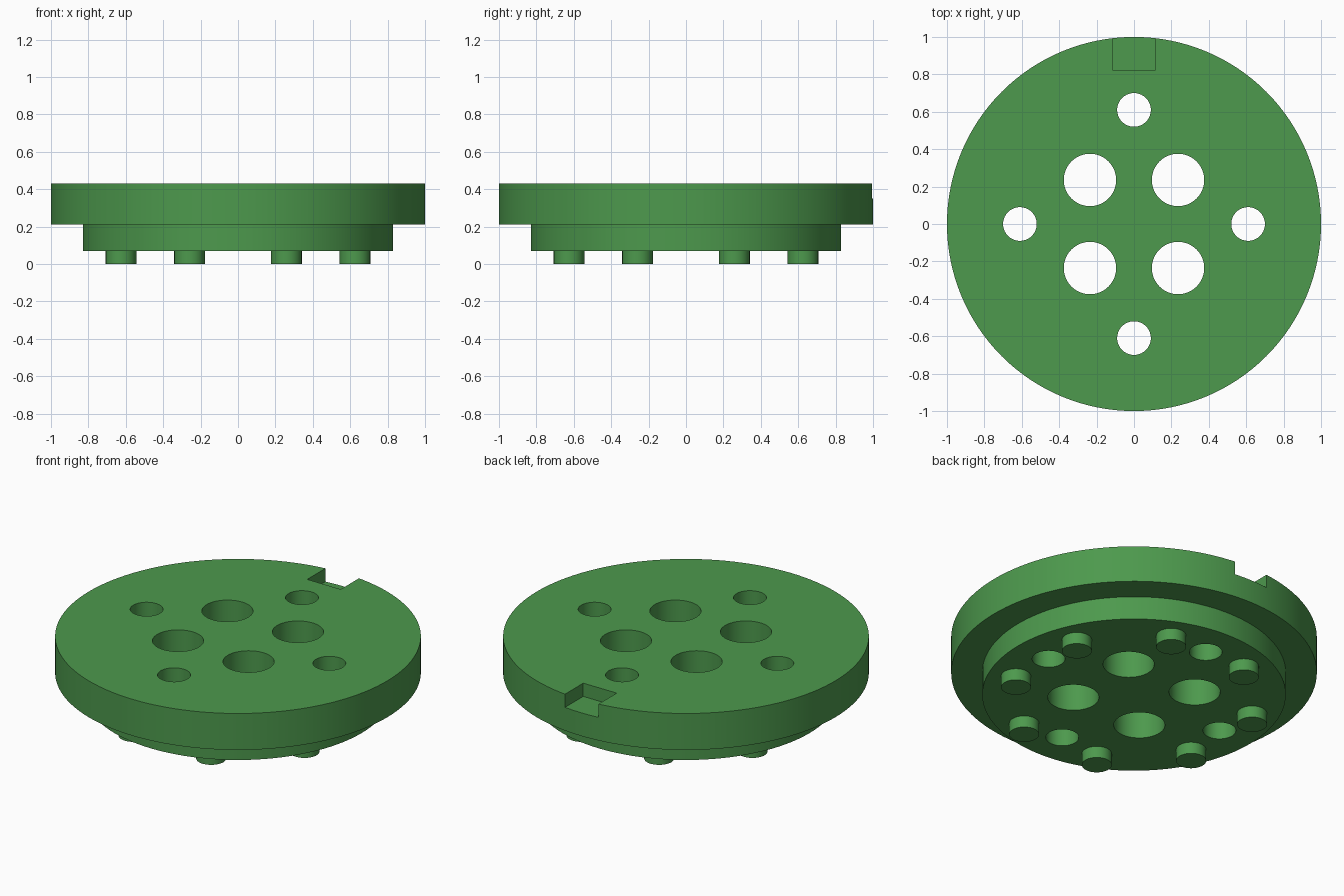
import bpy, bmesh, math
from mathutils import Matrix

if "Cube" in bpy.data.objects:
    bpy.data.objects.remove(bpy.data.objects["Cube"])

green = bpy.data.materials.new("green")
green.diffuse_color = (0.074, 0.319, 0.074, 1)
green.use_nodes = True
green.node_tree.nodes["Principled BSDF"].inputs["Base Color"].default_value = green.diffuse_color


def make_object(name, bm):
    bmesh.ops.recalc_face_normals(bm, faces=bm.faces)
    mesh = bpy.data.meshes.new(name)
    bm.to_mesh(mesh)
    bm.free()
    mesh.materials.append(green)
    obj = bpy.data.objects.new(name, mesh)
    bpy.context.collection.objects.link(obj)
    return obj


def add_cylinder(bm, x, y, r, z0, z1, sides=64):
    bmesh.ops.create_cone(bm, cap_ends=True, segments=sides, radius1=r, radius2=r,
                          depth=z1 - z0, matrix=Matrix.Translation((x, y, (z0 + z1) / 2)))


def smooth(obj):
    bpy.ops.object.select_all(action='DESELECT')
    obj.select_set(True)
    bpy.context.view_layer.objects.active = obj
    bpy.ops.object.shade_smooth_by_angle(angle=math.radians(30))


# Stepped disc: narrow lower step, wide upper plate
bm = bmesh.new()
rings = []
for r, z in [(0.83, 0.07), (0.83, 0.21), (1.0, 0.21), (1.0, 0.43)]:
    rings.append([bm.verts.new((r * math.cos(a), r * math.sin(a), z))
                  for a in (math.tau * i / 128 for i in range(128))])
for low, high in zip(rings, rings[1:]):
    for i in range(128):
        j = (i + 1) % 128
        bm.faces.new((low[i], low[j], high[j], high[i]))
bm.faces.new(rings[0][::-1])
bm.faces.new(rings[-1])
disc = make_object("stepped_disc", bm)

# Cutters: four large holes, four small holes, rim notch
bm = bmesh.new()
for k in range(4):
    a = k * math.pi / 2
    add_cylinder(bm, 0.61 * math.cos(a), 0.61 * math.sin(a), 0.09, -0.2, 0.7)
    a += math.pi / 4
    add_cylinder(bm, 0.333 * math.cos(a), 0.333 * math.sin(a), 0.14, -0.2, 0.7)
bmesh.ops.create_cube(bm, size=1, matrix=Matrix.Translation((0, 1.02, 0.55))
                      @ Matrix.Diagonal((0.224, 0.4, 0.4, 1)))
cutter = make_object("hole_and_notch_cutter", bm)
cutter.hide_render = True

cut = disc.modifiers.new("cut", 'BOOLEAN')
cut.operation = 'DIFFERENCE'
cut.solver = 'EXACT'
cut.object = cutter
bpy.context.view_layer.objects.active = disc
disc.select_set(True)
bpy.ops.object.modifier_apply(modifier=cut.name)
bpy.data.objects.remove(cutter)
smooth(disc)

# Eight round feet under the lower step
bm = bmesh.new()
for k in range(8):
    a = math.radians(22.5 + 45 * k)
    add_cylinder(bm, 0.677 * math.cos(a), 0.677 * math.sin(a), 0.082, 0, 0.08, 48)
smooth(make_object("feet", bm))
